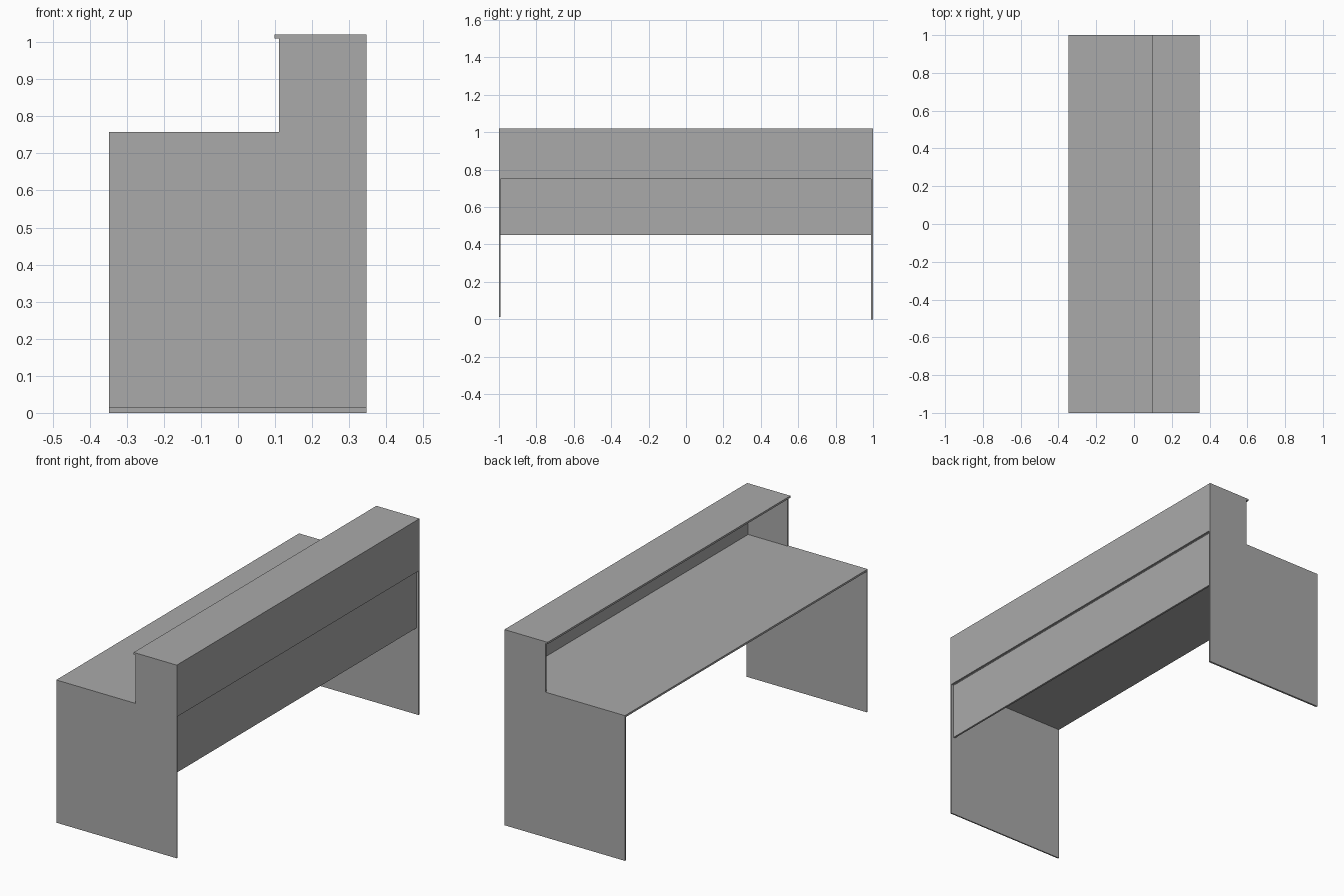
import bpy, bmesh

if "Cube" in bpy.data.objects:
    bpy.data.objects.remove(bpy.data.objects["Cube"])

grey = bpy.data.materials.new("matte grey")
grey.diffuse_color = (0.4, 0.4, 0.4, 1)
grey.use_nodes = True
grey.node_tree.nodes["Principled BSDF"].inputs["Base Color"].default_value = grey.diffuse_color

X0, X1, STEP = -0.348, 0.347, 0.11   # back edge, front edge, counter step
DESK_Z, TOP_Z, T = 0.757, 1.02, 0.01


def extrude_profile(name, points, y0, y1):
    """Extrude an x/z outline along y into a closed solid."""
    bm = bmesh.new()
    face = bm.faces.new([bm.verts.new((x, y0, z)) for x, z in points])
    ext = bmesh.ops.extrude_face_region(bm, geom=[face])
    moved = [v for v in ext["geom"] if isinstance(v, bmesh.types.BMVert)]
    bmesh.ops.translate(bm, verts=moved, vec=(0, y1 - y0, 0))
    bmesh.ops.recalc_face_normals(bm, faces=bm.faces)
    mesh = bpy.data.meshes.new(name)
    bm.to_mesh(mesh)
    bm.free()
    mesh.materials.append(grey)
    obj = bpy.data.objects.new(name, mesh)
    bpy.context.collection.objects.link(obj)


def board(name, x0, x1, z0, z1, y=1.0):
    extrude_profile(name, [(x0, z0), (x1, z0), (x1, z1), (x0, z1)], -y, y)


# Stepped side panels, one standing slightly short of the floor
for name, y0, y1, foot in (("near_side_panel", -1, -0.993, 0.013),
                           ("far_side_panel", 0.99, 1, 0)):
    extrude_profile(name, [(X0, foot), (X1, foot), (X1, TOP_Z - T), (STEP, TOP_Z - T),
                           (STEP, DESK_Z), (X0, DESK_Z)], y0, y1)

# Work surface and raised counter with a small lip
board("desktop", X0, X1 - T, DESK_Z - T, DESK_Z, 0.9999)
board("counter_top", 0.098, X1, TOP_Z - T, TOP_Z)

# Upper front panel and recessed lower panel
board("upper_front_panel", X1 - T, X1, 0.75, TOP_Z - T)
board("lower_front_panel", X1 - 2.2 * T, X1 - 1.2 * T, 0.45, DESK_Z - T, 0.992)
